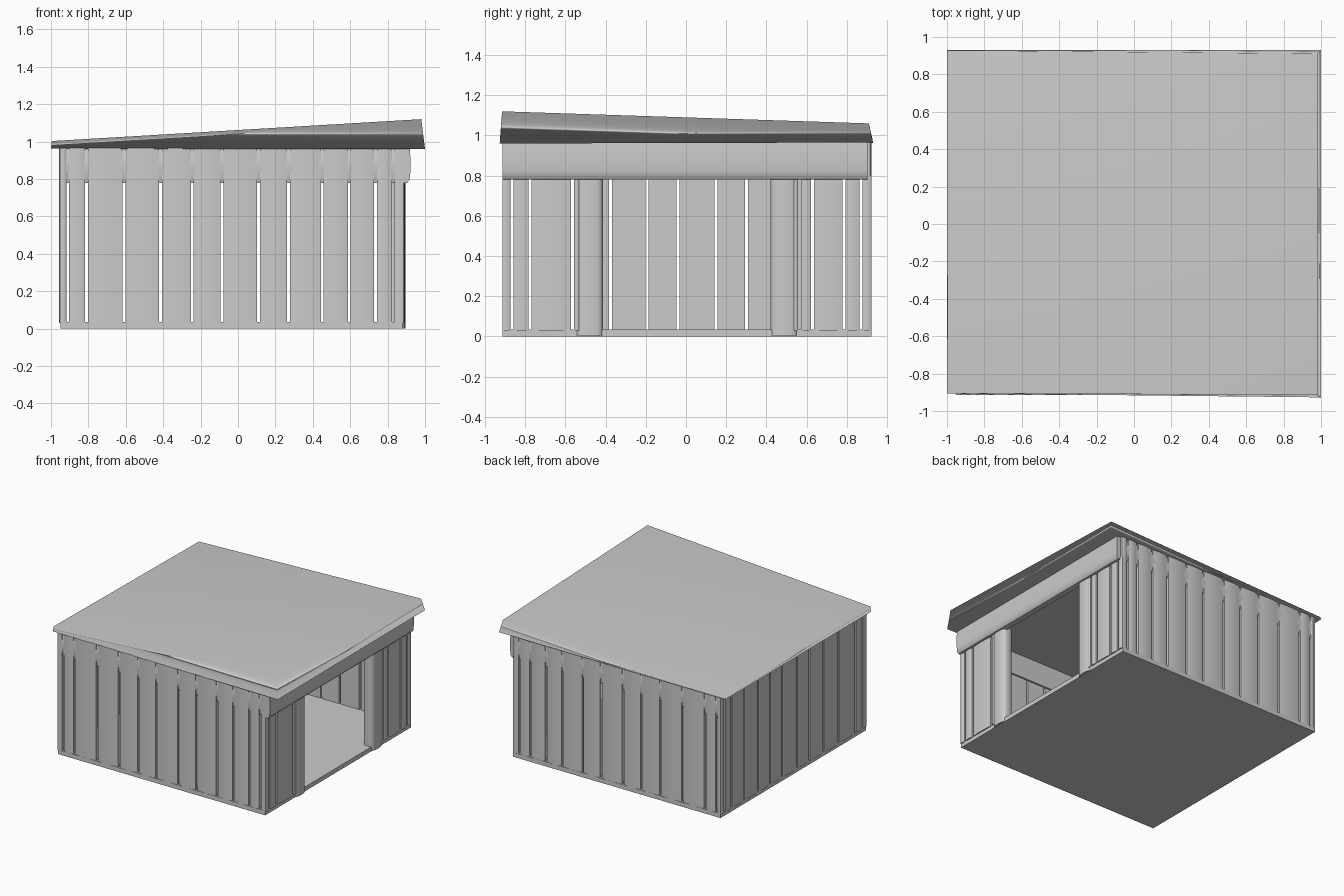
import bpy, bmesh, math
from mathutils import Vector

if "Cube" in bpy.data.objects:
    bpy.data.objects.remove(bpy.data.objects["Cube"])

FLOOR, EAVE, LINTEL = 0.035, 0.965, 0.78
X0, X1, Y0, Y1 = -0.95, 0.885, -0.914, 0.922


def finish(name, bm, soft=False):
    bmesh.ops.recalc_face_normals(bm, faces=bm.faces[:])
    me = bpy.data.meshes.new(name)
    bm.to_mesh(me)
    bm.free()
    ob = bpy.data.objects.new(name, me)
    bpy.context.collection.objects.link(ob)
    bpy.ops.object.select_all(action='DESELECT')
    ob.select_set(True)
    bpy.context.view_layer.objects.active = ob
    if soft:
        bpy.ops.object.shade_smooth()
        ob.modifiers.new("weighted", 'WEIGHTED_NORMAL')
    else:
        bpy.ops.object.shade_smooth_by_angle(angle=math.radians(40))
    return ob


def prism(name, profile, offset):
    """Extrude a closed loop of 3D points along an offset."""
    bm = bmesh.new()
    off = Vector(offset)
    a = [bm.verts.new(p) for p in profile]
    b = [bm.verts.new(Vector(p) + off) for p in profile]
    n = len(a)
    bm.faces.new(a)
    bm.faces.new(b[::-1])
    for i in range(n):
        bm.faces.new((a[i], a[(i + 1) % n], b[(i + 1) % n], b[i]))
    return finish(name, bm)


def bowed(start, end, out, bow, depth, steps=6):
    """Cross-section with a bowed outer face and a flat inner face."""
    s, e, o = Vector(start), Vector(end), Vector(out)
    pts = []
    for i in range(steps + 1):
        t = i / steps
        pts.append(s.lerp(e, t) + o * bow * (4 * t * (1 - t) - 1))
    return pts + [e - o * depth, s - o * depth]


def plank_row(name, edges, place, out, top=EAVE, gap=0.015):
    """Vertical planks between successive gap centres."""
    for i, (a, b) in enumerate(zip(edges, edges[1:])):
        g0 = 0 if i == 0 else gap / 2
        g1 = 0 if i == len(edges) - 2 else gap / 2
        prof = bowed(place(a + g0), place(b - g1), out, 0.006, 0.025)
        prism(f"{name}_{i + 1}", prof, (0, 0, top - FLOOR + 0.005))


Z = FLOOR - 0.005

# Floor slab
prism("floor", [(X0, Y0, 0), (X1 - 0.005, Y0, 0), (X1 - 0.005, Y1, 0), (X0, Y1, 0)],
      (0, 0, FLOOR))

# Front and back plank walls share the same spacing
xs = [X0, -0.91, -0.81, -0.61, -0.415, -0.245, -0.085, 0.11, 0.27, 0.45, 0.595, 0.735, 0.83, X1]
plank_row("front_plank", xs, lambda t: (t, Y0, Z), (0, -1, 0))
plank_row("back_plank", xs, lambda t: (t, Y1, Z), (0, 1, 0))

# Left plank wall
ys = [Y0, -0.865, -0.775, -0.565, -0.375, -0.195, -0.04, 0.15, 0.3, 0.45, 0.63, 0.785, 0.87, Y1]
plank_row("left_plank", ys, lambda t: (X0 - 0.008, t, Z), (-1, 0, 0))

# Right wall planks on each side of the opening
place = lambda t: (X1 + 0.005, t, Z)
plank_row("right_front_plank", [Y0, -0.865, -0.775, -0.565, -0.53], place, (1, 0, 0), LINTEL + 0.02)
plank_row("right_back_plank", [0.53, 0.565, 0.63, 0.785, 0.87, Y1], place, (1, 0, 0), LINTEL + 0.02)

# Door posts with rounded square section
def squircle(v):
    return math.copysign(abs(v) ** 0.6, v)


for name, cy in (("door_post_front", -0.48), ("door_post_back", 0.488)):
    ring = [(0.848 + 0.047 * squircle(math.cos(k * math.tau / 20)),
             cy + 0.068 * squircle(math.sin(k * math.tau / 20)), 0.002) for k in range(20)]
    prism(name, ring, (0, 0, LINTEL + 0.02))

# Lintel over the opening, slightly rounded at its lower and upper edges
lintel = [(0.86, LINTEL), (0.905, LINTEL), (0.916, LINTEL + 0.012), (0.921, LINTEL + 0.05),
          (0.921, EAVE - 0.04), (0.918, EAVE), (0.86, EAVE)]
prism("lintel", [(x, Y0, z) for x, z in lintel], (0, Y1 - Y0 - 0.02, 0))

# Top rails behind the front and back planks, showing slightly in the gaps
for name, y, s in (("front_rail", Y0, 1), ("back_rail", Y1, -1)):
    prism(name, bowed((X0 + 0.01, y + s * 0.004, LINTEL), (X0 + 0.01, y + s * 0.004, EAVE),
                      (0, -s, 0), 0.014, 0.035), (X1 - X0 - 0.02, 0, 0))

# Twisted roof: flat underside, top rising to the front right corner
bm = bmesh.new()
low = [(-1, -0.905, 0.962), (1, -0.927, 0.96), (1, 0.93, 0.965), (-1, 0.93, 0.962)]
high = [(-0.995, -0.905, 1.003), (0.98, -0.915, 1.12), (0.98, 0.91, 1.06), (-0.995, 0.928, 0.98)]
lo = [bm.verts.new(p) for p in low]
hi = [bm.verts.new(p) for p in high]
bm.faces.new(lo)
bm.faces.new(hi)
for i in range(4):
    j = (i + 1) % 4
    bm.faces.new((lo[i], lo[j], hi[j], hi[i]))
finish("roof", bm, soft=True)
